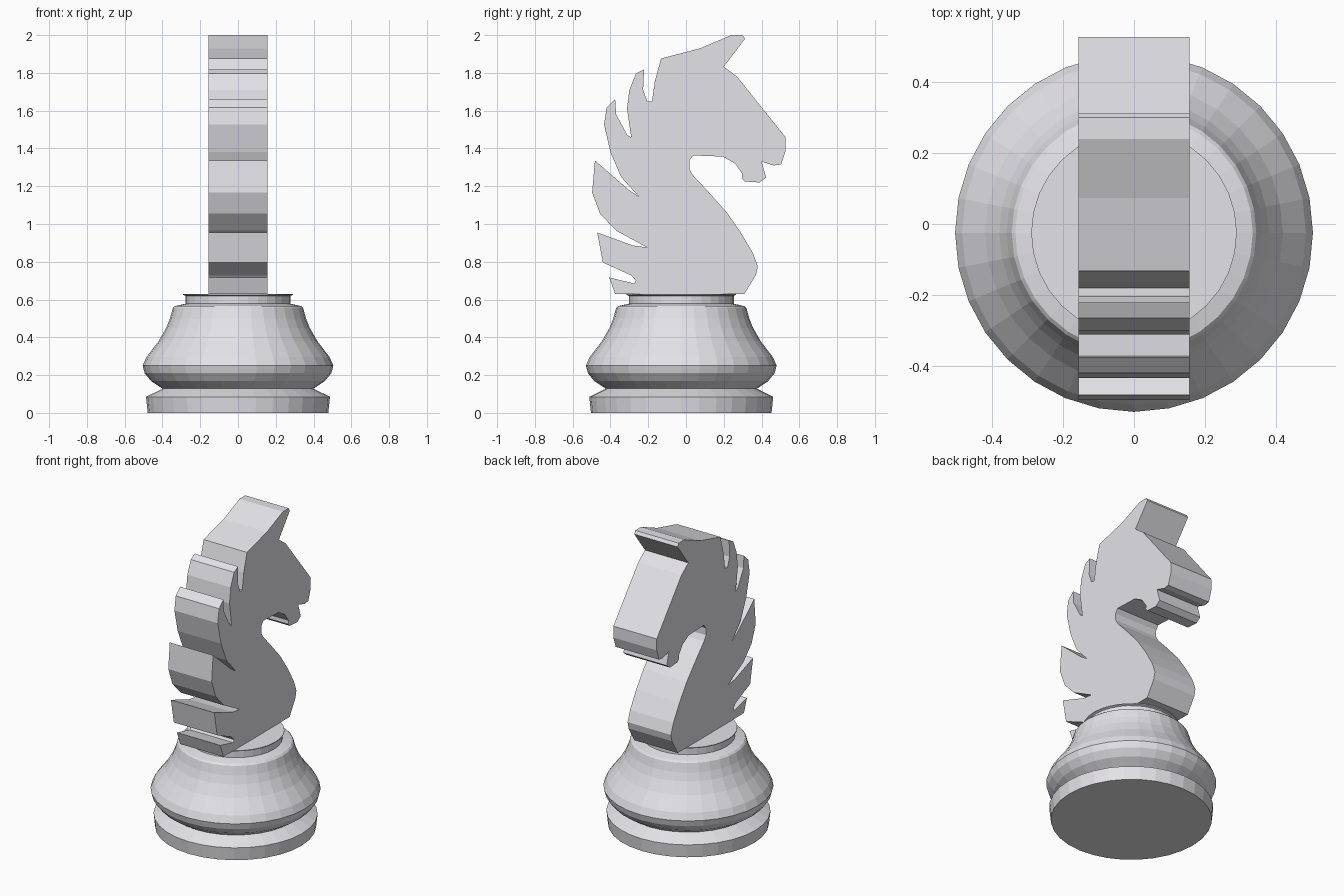
import bpy, bmesh, math

grey = bpy.data.materials.new("light grey")
grey.diffuse_color = (0.78, 0.77, 0.81, 1)


def finish(bm, name):
    bmesh.ops.recalc_face_normals(bm, faces=bm.faces)
    mesh = bpy.data.meshes.new(name)
    bm.to_mesh(mesh)
    bm.free()
    mesh.materials.append(grey)
    obj = bpy.data.objects.new(name, mesh)
    bpy.context.collection.objects.link(obj)
    return obj


def lathe(name, profile, y, sides):
    """Turn a (radius, z) profile around a vertical axis and cap both ends."""
    bm = bmesh.new()
    rings = []
    for r, z in profile:
        angles = [2 * math.pi * i / sides for i in range(sides)]
        rings.append([bm.verts.new((r * math.cos(a), y + r * math.sin(a), z)) for a in angles])
    for lo, hi in zip(rings, rings[1:]):
        for i in range(sides):
            j = (i + 1) % sides
            bm.faces.new((lo[i], lo[j], hi[j], hi[i]))
    bm.faces.new(rings[0][::-1])
    bm.faces.new(rings[-1])
    return finish(bm, name)


def slab(name, outline, half):
    """Extrude a (y, z) outline along x."""
    bm = bmesh.new()
    face = bm.faces.new([bm.verts.new((-half, y, z)) for y, z in outline])
    out = bmesh.ops.extrude_face_region(bm, geom=[face], use_keep_orig=True)
    moved = [v for v in out["geom"] if isinstance(v, bmesh.types.BMVert)]
    bmesh.ops.translate(bm, verts=moved, vec=(2 * half, 0, 0))
    bmesh.ops.recalc_face_normals(bm, faces=bm.faces)
    bmesh.ops.triangulate(bm, faces=[f for f in bm.faces if len(f.verts) > 4])
    return finish(bm, name)


# Turned base: foot, groove, belly, collar
lathe("turned_base", [
    (0.478, 0), (0.487, 0.085), (0.40, 0.128), (0.46, 0.168), (0.494, 0.21),
    (0.505, 0.25), (0.485, 0.295), (0.42, 0.38), (0.38, 0.45), (0.36, 0.50),
    (0.345, 0.555), (0.335, 0.565), (0.278, 0.578), (0.278, 0.62), (0.29, 0.625),
    (0.29, 0.63)], -0.025, 32)

# Horse silhouette: chest, throat, muzzle, ear, then down the mane
front = [
    (0.31, 0.63), (0.37, 0.73), (0.38, 0.775), (0.355, 0.845), (0.29, 0.955),
    (0.217, 1.06), (0.11, 1.18), (0.037, 1.257), (0.018, 1.29), (0.018, 1.335),
    (0.037, 1.363), (0.196, 1.357), (0.26, 1.32), (0.297, 1.267), (0.295, 1.242),
    (0.312, 1.225), (0.39, 1.22), (0.424, 1.246), (0.40, 1.33), (0.466, 1.31),
    (0.503, 1.315), (0.527, 1.385), (0.527, 1.46), (0.27, 1.78), (0.20, 1.833),
    (0.312, 1.98), (0.30, 2.0), (0.24, 2.0), (0.074, 1.93)]
mane = [
    (-0.132, 1.876), (-0.165, 1.755), (-0.18, 1.648), (-0.205, 1.648), (-0.227, 1.71),
    (-0.222, 1.818), (-0.265, 1.796), (-0.30, 1.71), (-0.312, 1.61), (-0.29, 1.458),
    (-0.31, 1.47), (-0.37, 1.58), (-0.375, 1.66), (-0.42, 1.617), (-0.434, 1.527),
    (-0.40, 1.38), (-0.344, 1.25), (-0.25, 1.145), (-0.30, 1.178), (-0.482, 1.336),
    (-0.497, 1.167), (-0.455, 1.055), (-0.37, 0.965), (-0.206, 0.876), (-0.28, 0.886),
    (-0.47, 0.955), (-0.44, 0.796), (-0.29, 0.728), (-0.265, 0.70), (-0.275, 0.685),
    (-0.407, 0.717), (-0.375, 0.63)]
slab("horse_head", front + mane, 0.157)
